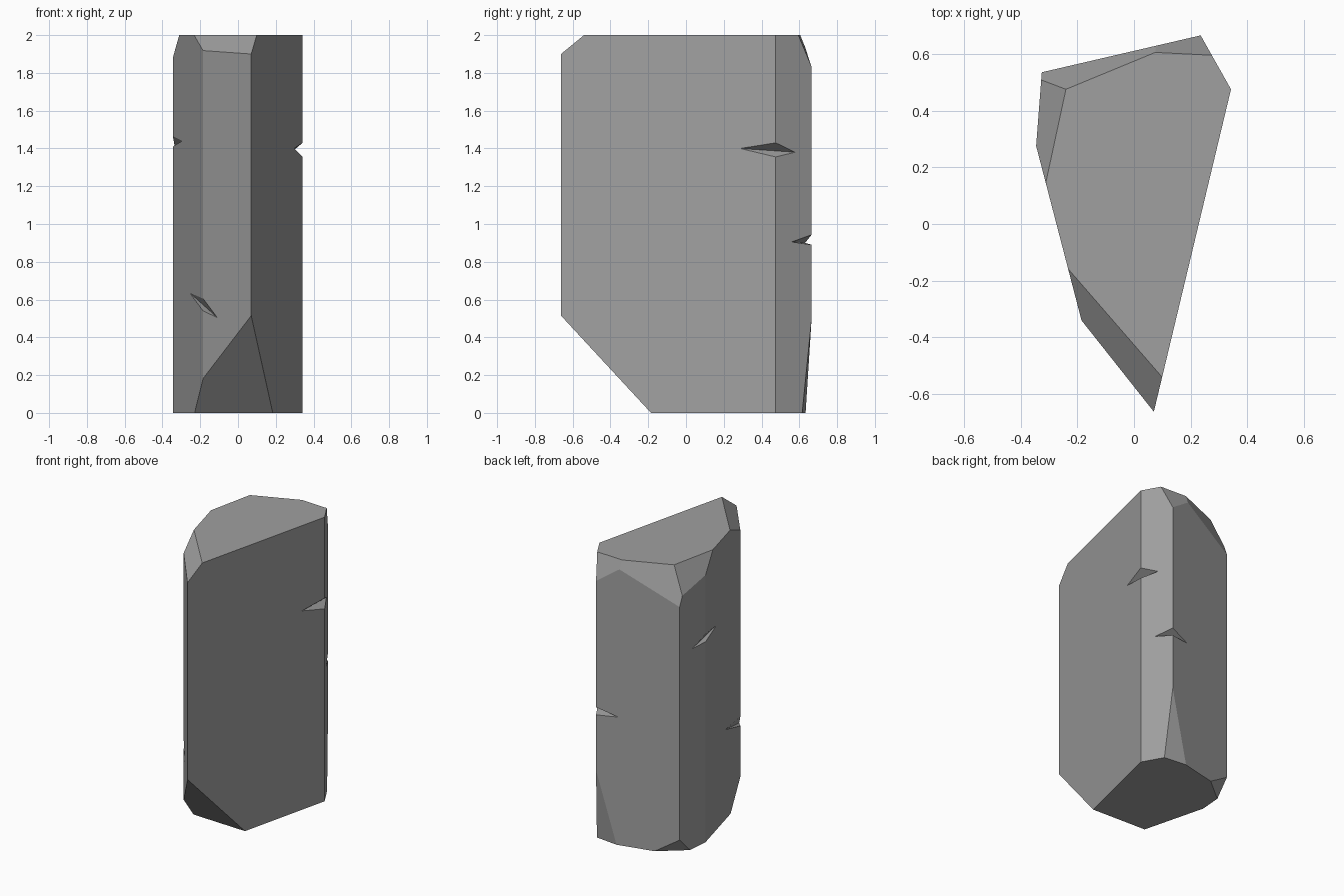
import bpy, bmesh
from mathutils import Vector

if "Cube" in bpy.data.objects:
    bpy.data.objects.remove(bpy.data.objects["Cube"])


def add_object(name, bm):
    bmesh.ops.recalc_face_normals(bm, faces=bm.faces)
    mesh = bpy.data.meshes.new(name)
    bm.to_mesh(mesh)
    bm.free()
    obj = bpy.data.objects.new(name, mesh)
    bpy.context.collection.objects.link(obj)
    return obj


def chip(bm, a, b, c):
    """Slice the corner off along the plane through three points."""
    a, b, c = Vector(a), Vector(b), Vector(c)
    normal = (b - a).cross(c - a).normalized()
    if normal.dot(a - Vector((0, 0, 1))) < 0:
        normal.negate()
    geom = bm.verts[:] + bm.edges[:] + bm.faces[:]
    cut = bmesh.ops.bisect_plane(bm, geom=geom, plane_co=a, plane_no=normal,
                                 clear_outer=True, dist=1e-5)
    rim = [e for e in cut["geom_cut"] if isinstance(e, bmesh.types.BMEdge)]
    bmesh.ops.contextual_create(bm, geom=rim)


def notch(bm, corner, top, bottom, left, right):
    """Wedge cutter across a vertical edge, pushed out past the surface."""
    left, right = Vector(left), Vector(right)
    mid = (left + right) / 2
    tips = [mid + (Vector((*corner, z)) - mid) * 2 for z in (top, bottom)]
    verts = [bm.verts.new(p) for p in (left, right, *tips)]
    for skip in verts:
        bm.faces.new([v for v in verts if v is not skip])


# Stone pillar: irregular six-sided prism
front, right, back_right = (.07, -.662), (.342, .475), (.235, .665)
back_left, left, front_left = (-.325, .535), (-.345, .275), (-.185, -.34)
outline = [front, right, back_right, back_left, left, front_left]
bm = bmesh.new()
base = bm.faces.new([bm.verts.new((x, y, 0)) for x, y in outline])
sides = bmesh.ops.extrude_face_region(bm, geom=[base], use_keep_orig=True)
bmesh.ops.translate(bm, vec=(0, 0, 2),
                    verts=[v for v in sides["geom"] if isinstance(v, bmesh.types.BMVert)])
bmesh.ops.recalc_face_normals(bm, faces=bm.faces)

# Chipped top corners
chip(bm, (.095, -.535, 2), (-.235, -.155, 2), (*front, 1.9))
chip(bm, (-.24, .475, 2), (-.31, .15, 2), (*left, 1.88))
chip(bm, (-.24, .475, 2), (.075, .605, 2), (*back_left, 1.748))
chip(bm, (.075, .605, 2), (.275, .595, 2), (*back_right, 1.832))

# Chipped bottom corners
chip(bm, (.18, -.185, 0), (-.23, -.168, 0), (*front, .515))
chip(bm, (-.157, .574, 0), (-.333, .43, 0), (*back_left, .108))
chip(bm, (.099, .633, 0), (.263, .615, 0), (*back_right, .5))
pillar = add_object("stone_pillar", bm)

# Small notches knocked out of the vertical edges
bm = bmesh.new()
notch(bm, right, 1.43, 1.355, (.297, .285, 1.4), (.284, .58, 1.38))
notch(bm, back_right, .943, .89, (.293, .56, .905), (.085, .63, .9))
notch(bm, left, 1.465, 1.41, (-.335, .41, 1.41), (-.295, .084, 1.44))
notch(bm, front_left, .605, .54, (-.255, -.07, .635), (-.11, -.434, .505))
cutter = add_object("notch_cutter", bm)
cutter.hide_render = True

mod = pillar.modifiers.new("notches", "BOOLEAN")
mod.operation = "DIFFERENCE"
mod.solver = "EXACT"
mod.object = cutter
bpy.context.view_layer.objects.active = pillar
bpy.ops.object.modifier_apply(modifier=mod.name)
bpy.data.objects.remove(cutter)

# Stone colour
stone = bpy.data.materials.new("grey_stone")
stone.use_nodes = True
colour = (.35, .35, .35, 1)
stone.diffuse_color = colour
stone.node_tree.nodes["Principled BSDF"].inputs["Base Color"].default_value = colour
pillar.data.materials.clear()
pillar.data.materials.append(stone)
for face in pillar.data.polygons:
    face.use_smooth = False
    face.material_index = 0
